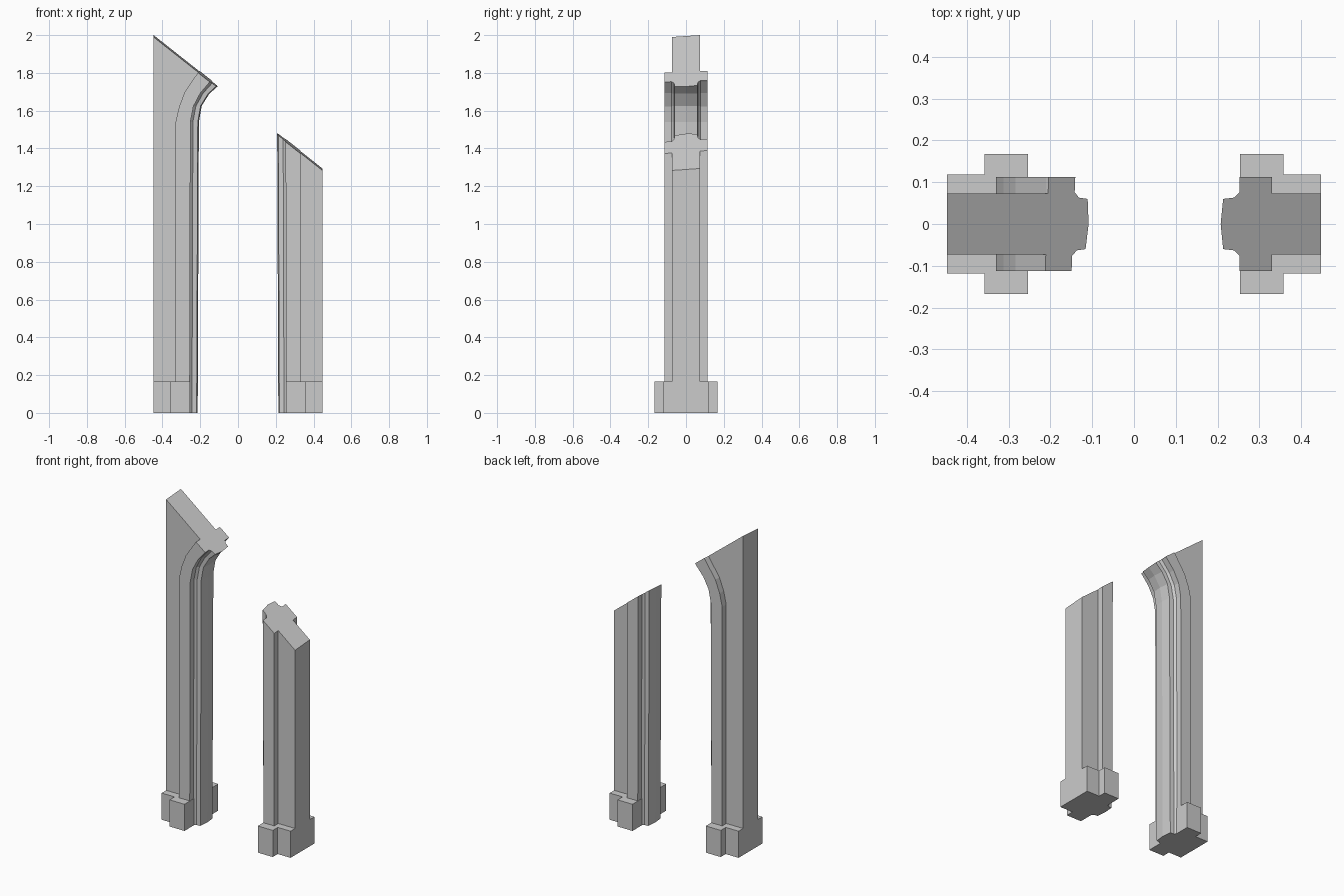
import bpy, bmesh
from mathutils import Vector

if "Cube" in bpy.data.objects:
    bpy.data.objects.remove(bpy.data.objects["Cube"])

BACK = -0.447   # outer wall face

# Half cross-section: (position from rib back 0 to arch face 1, half depth); None = wall face
HALF = [(None, 0.073), (0, 0.073), (0, 0.113), (0.667, 0.113),
        (0.667, 0.076), (0.78, 0.063), (1, 0.06)]
SECTION = HALF + [(1.05, 0)] + [(t, -y) for t, y in reversed(HALF)]

# Levels up the arch: wall height, rib back (x, z), arch face (x, z)
LEVELS = [(0.00, (-0.330, 0.000), (-0.219, 0.000)),
          (1.54, (-0.330, 1.540), (-0.213, 1.540)),
          (1.65, (-0.312, 1.620), (-0.198, 1.625)),
          (1.80, (-0.283, 1.697), (-0.158, 1.690)),
          (1.99, (-0.210, 1.805), (-0.115, 1.730)),
          (2.06, (-0.165, 1.850), (-0.070, 1.770))]

# Slanted break that cuts both sides of the arch
CUT_POINT = Vector((BACK, 0, 1.995))
CUT_NORMAL = Vector((0.79, -0.07, 1)).normalized()


def finish(bm, name):
    bmesh.ops.recalc_face_normals(bm, faces=bm.faces)
    mesh = bpy.data.meshes.new(name)
    bm.to_mesh(mesh)
    bm.free()
    obj = bpy.data.objects.new(name, mesh)
    bpy.context.collection.objects.link(obj)
    return obj


def loft(bm, rings):
    rows = [[bm.verts.new(p) for p in ring] for ring in rings]
    n = len(rows[0])
    for a, b in zip(rows, rows[1:]):
        for i in range(n):
            j = (i + 1) % n
            bm.faces.new((a[i], a[j], b[j], b[i]))
    bm.faces.new(rows[0])
    bm.faces.new(rows[-1])


def arch_side(name, side):
    rings = []
    for wall_z, rib, face in LEVELS:
        ring = []
        for t, y in SECTION:
            if t is None:
                x, z = BACK, wall_z
            else:
                x = rib[0] + t * (face[0] - rib[0])
                z = rib[1] + t * (face[1] - rib[1])
            ring.append((-side * x, y, z))
        rings.append(ring)
    bm = bmesh.new()
    loft(bm, rings)
    cut = bmesh.ops.bisect_plane(
        bm, geom=bm.verts[:] + bm.edges[:] + bm.faces[:], dist=1e-6,
        plane_co=CUT_POINT, plane_no=CUT_NORMAL, clear_outer=True)
    edges = [e for e in cut["geom_cut"] if isinstance(e, bmesh.types.BMEdge)]
    bmesh.ops.edgeloop_fill(bm, edges=edges)
    finish(bm, name)


def plinth(name, side, facing):
    # Stepped block at the foot of the wall
    plan = [(BACK, 0.073), (-0.254, 0.073), (-0.254, 0.167),
            (-0.358, 0.167), (-0.358, 0.118), (BACK, 0.118)]
    bm = bmesh.new()
    loft(bm, [[(-side * x, facing * y, z) for x, y in plan] for z in (0, 0.167)])
    finish(bm, name)


for label, side in (("left", -1), ("right", 1)):
    # Signs are flipped in the helpers: side 1 mirrors the left profile to the right
    arch_side(label + "_broken_pillar", side)
    for end, facing in (("front", -1), ("rear", 1)):
        plinth(f"{label}_{end}_plinth", side, facing)
